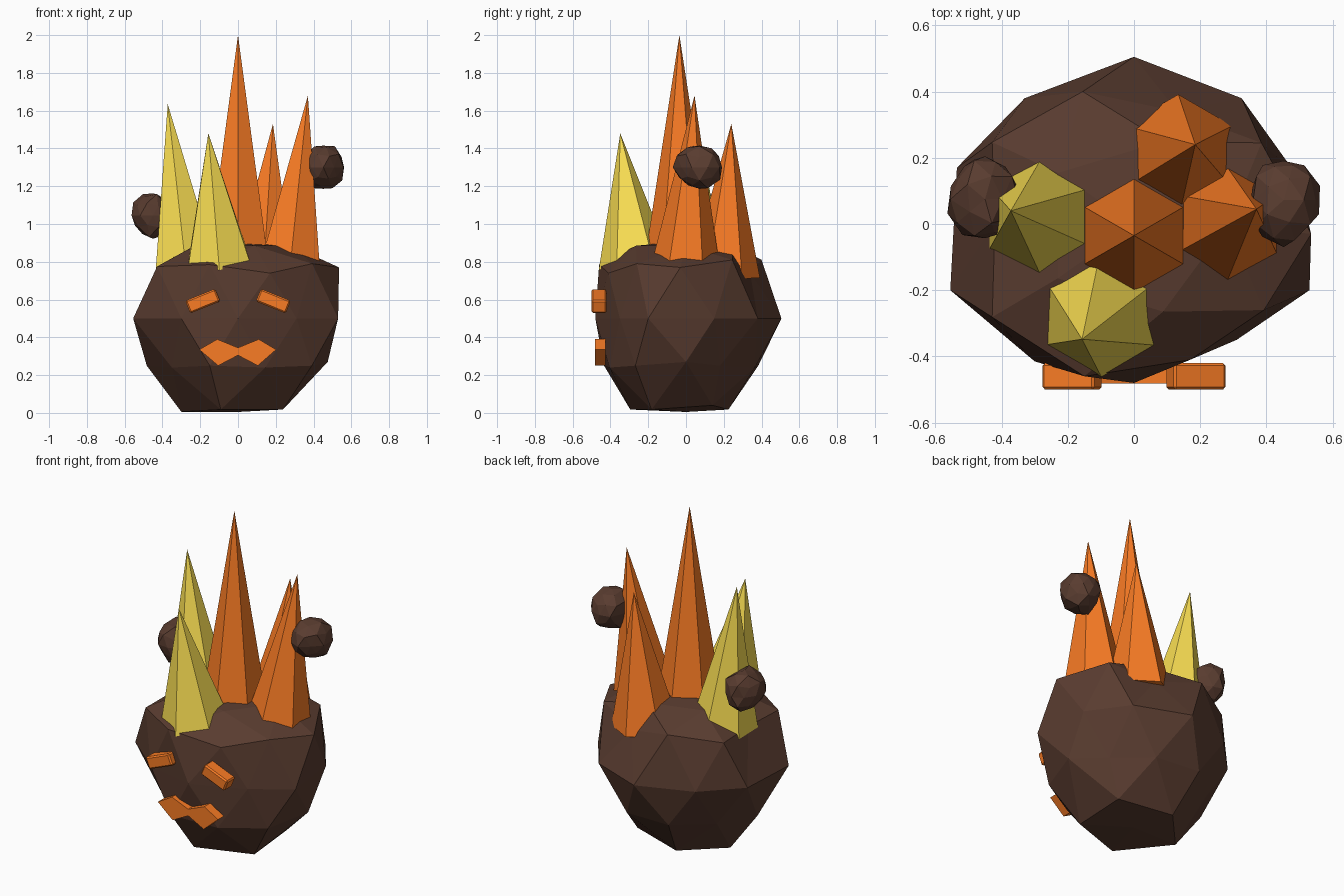
import bpy, bmesh, math, random
from mathutils import Vector

if "Cube" in bpy.data.objects:
    bpy.data.objects.remove(bpy.data.objects["Cube"])

random.seed(4)


def material(name, rgb):
    m = bpy.data.materials.new(name)
    m.diffuse_color = (*rgb, 1)
    m.use_nodes = True
    m.node_tree.nodes["Principled BSDF"].inputs["Base Color"].default_value = m.diffuse_color
    return m


BROWN = material("brown_rock", (0.1, 0.045, 0.029))
ORANGE = material("orange_flame", (0.95, 0.2, 0.018))
YELLOW = material("yellow_flame", (0.95, 0.73, 0.085))


def finish(name, bm, mat):
    bmesh.ops.recalc_face_normals(bm, faces=bm.faces)
    me = bpy.data.meshes.new(name)
    bm.to_mesh(me)
    bm.free()
    me.materials.append(mat)
    ob = bpy.data.objects.new(name, me)
    bpy.context.collection.objects.link(ob)
    return ob


# Body: faceted icosphere reshaped level by level
# (unit height, new height, x scale, front y scale, back y scale)
LEVELS = [(1, .91, .5, .5, .5), (.851, .885, .54, .53, .5), (.526, .79, .57, .52, .45),
          (.447, .775, .592, .535, .47), (0, .5, .575, .5, .49),
          (-.447, .25, .54, .51, .45), (-.526, .24, .55, .5, .45),
          (-.851, .018, .56, .59, .45), (-1, .005, .5, .5, .5)]
# Irregular corners: widest ring (every 36 degrees from 18), then dents and bumps
# elsewhere keyed by (unit height, azimuth)
RING = [(.49, .15), (.325, .38), (0, .505), (-.33, .38), (-.535, .17),
        (-.555, -.2), (-.3, -.415), (0, -.48), (.31, -.35), (.53, -.2)]
CORNERS = {(.447, 0): (.535, -.03, .77), (.447, 72): (.13, .34, .74),
           (.447, 288): (.17, -.41, .74), (.526, 108): (-.155, .4, .81),
           (.526, 36): (.385, .245, .81), (.526, 252): (-.15, -.46, .785),
           (.526, 180): (-.42, 0, .78), (-.447, 36): (.33, .18, .25),
           (-.526, 0): (.475, 0, .27), (-.526, 144): (-.35, .2, .24),
           (-.526, 216): (-.35, -.225, .24), (-.851, 180): (-.3, 0, .006),
           (-.851, 36): (.23, .14, .04)}
bm = bmesh.new()
bmesh.ops.create_icosphere(bm, subdivisions=2, radius=1)
for v in bm.verts:
    x, y, z = v.co
    level, nz, sx, front, back = min(LEVELS, key=lambda l: abs(l[0] - z))
    azimuth = round(math.degrees(math.atan2(y, x))) % 360
    if level == 0:
        v.co = (*RING[round((azimuth - 18) / 36) % 10], .5)
    else:
        usual = (x * sx, y * (front if y < 0 else back), nz)
        v.co = CORNERS.get((level, azimuth), usual)
finish("body", bm, BROWN)


# Floating pebbles
def pebble(name, center, size):
    bm = bmesh.new()
    bmesh.ops.create_icosphere(bm, subdivisions=2, radius=1)
    for v in bm.verts:
        k = random.uniform(.88, 1.1)
        v.co = Vector(center) + Vector([c * s * k for c, s in zip(v.co, size)])
    finish(name, bm, BROWN)


pebble("pebble_right", (.452, .072, 1.3), (.108, .132, .122))
pebble("pebble_left", (-.45, .075, 1.045), (.114, .132, .122))


# Flame spikes: leaning six-sided cones sunk slightly into the body
def spike(name, base, tip, radius, mat, sink=1.05):
    tip = Vector(tip)
    base = tip + (Vector(base) - tip) * sink
    turn = Vector((0, 0, 1)).rotation_difference(tip - base)
    bm = bmesh.new()
    ring = []
    for i in range(6):
        a = math.radians(90 + 60 * i)
        corner = Vector((math.cos(a), math.sin(a), 0)) * radius * sink
        ring.append(bm.verts.new(base + turn @ corner))
    apex = bm.verts.new(tip)
    bm.faces.new(ring)
    for i in range(6):
        bm.faces.new((ring[i], ring[(i + 1) % 6], apex))
    finish(name, bm, mat)


spike("spike_center", (0, -.035, .82), (0, -.035, 2), .182, ORANGE)
spike("spike_right", (.28, .0, .81), (.37, .045, 1.68), .175, ORANGE, 1.03)
spike("spike_back", (.137, .205, .77), (.185, .24, 1.53), .178, ORANGE, 1.06)
spike("spike_left", (-.28, .02, .8), (-.372, .04, 1.635), .178, YELLOW, 1.04)
spike("spike_front", (-.1, -.27, .785), (-.157, -.348, 1.48), .192, YELLOW, 1.01)

# Eyes: tilted bevelled bars
for side, label in ((-1, "left"), (1, "right")):
    bm = bmesh.new()
    bmesh.ops.create_cube(bm, size=1)
    for v in bm.verts:
        v.co = (v.co.x * .17, v.co.y * .08, v.co.z * .072)
    eye = finish("eye_" + label, bm, ORANGE)
    eye.location = (side * .187, -.46, .592)
    eye.rotation_euler.y = side * math.radians(22)
    bev = eye.modifiers.new("soft_edges", "BEVEL")
    bev.width, bev.segments = .008, 1

# Mouth: zigzag outline with depth
outline = [(-.205, .335), (-.11, .39), (0, .345), (.11, .39),
           (.202, .335), (.105, .25), (0, .305), (-.105, .25)]
bm = bmesh.new()
near, far = [[bm.verts.new((x, y, z)) for x, z in outline] for y in (-.482, -.425)]
bm.faces.new(near)
bm.faces.new(far[::-1])
for i in range(8):
    j = (i + 1) % 8
    bm.faces.new((near[i], near[j], far[j], far[i]))
finish("mouth", bm, ORANGE)
